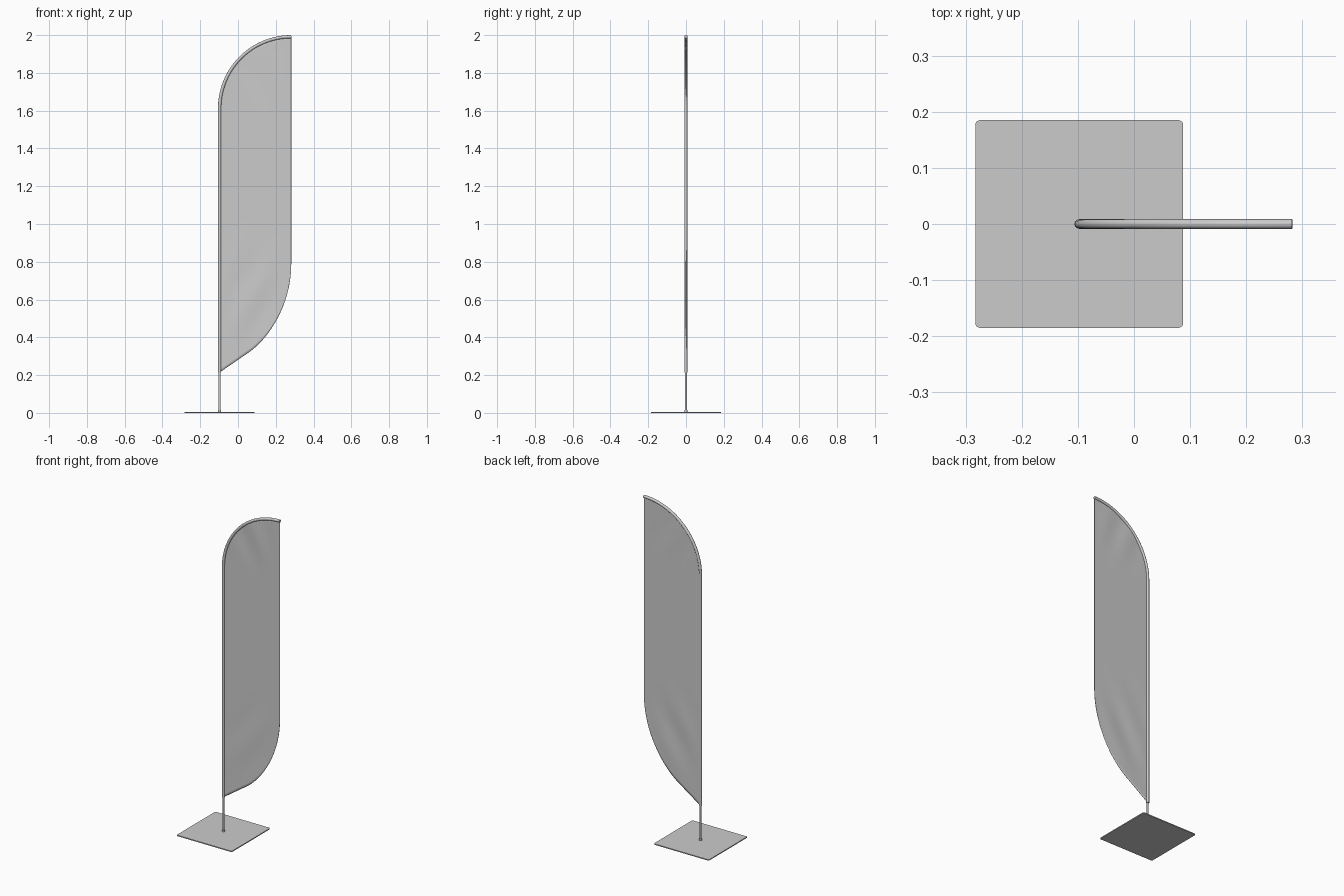
import bpy, bmesh, math
from mathutils import Vector

if "Cube" in bpy.data.objects:
    bpy.data.objects.remove(bpy.data.objects["Cube"])

POLE_X, EDGE_X, ARC_Z, R = -0.0975, 0.282, 1.612, 0.3795
HEM_Z = 0.214


def finish(name, bm, smooth=True):
    mesh = bpy.data.meshes.new(name)
    bmesh.ops.recalc_face_normals(bm, faces=bm.faces)
    bm.to_mesh(mesh)
    bm.free()
    ob = bpy.data.objects.new(name, mesh)
    bpy.context.collection.objects.link(ob)
    if smooth:
        for p in mesh.polygons:
            p.use_smooth = True
        mesh.set_sharp_from_angle(angle=math.radians(35))
    return ob


def tube(name, path, radius, sides=20):
    """Capped round tube along an (x, z) path lying in the y = 0 plane."""
    bm = bmesh.new()
    rings = []
    for i, (x, z) in enumerate(path):
        a, b = path[max(i - 1, 0)], path[min(i + 1, len(path) - 1)]
        t = Vector((b[0] - a[0], b[1] - a[1])).normalized()
        ring = []
        for k in range(sides):
            ang = 2 * math.pi * k / sides
            c, s = radius * math.cos(ang), radius * math.sin(ang)
            ring.append(bm.verts.new((x + t.y * c, s, z - t.x * c)))
        rings.append(ring)
    for r0, r1 in zip(rings, rings[1:]):
        for k in range(sides):
            j = (k + 1) % sides
            bm.faces.new((r0[k], r0[j], r1[j], r1[k]))
    bm.faces.new(rings[0])
    bm.faces.new(rings[-1])
    return finish(name, bm)


def bent_path(z0, end=90, steps=40):
    """Straight mast that bends over in a quarter circle."""
    arc = [math.radians(end) * i / steps for i in range(steps + 1)]
    return [(POLE_X, z0)] + [(EDGE_X - R * math.cos(a), ARC_Z + R * math.sin(a)) for a in arc]


# base plate with rounded corners
W, H, CR = 0.185, 0.006, 0.008
bm = bmesh.new()
outline = []
for q, (sx, sy) in enumerate(((1, 1), (-1, 1), (-1, -1), (1, -1))):
    for i in range(6):
        a = math.pi / 2 * (q + i / 5)
        outline.append(bm.verts.new((POLE_X + sx * (W - CR) + CR * math.cos(a),
                                     sy * (W - CR) + CR * math.sin(a), 0)))
face = bm.faces.new(outline)
ext = bmesh.ops.extrude_face_region(bm, geom=[face])
bmesh.ops.translate(bm, vec=(0, 0, H),
                    verts=[v for v in ext["geom"] if isinstance(v, bmesh.types.BMVert)])
finish("base_plate", bm)

# socket, pole and fabric sleeve
tube("base_socket", [(POLE_X, 0.003), (POLE_X, 0.016)], 0.0075)
tube("pole", bent_path(0.004, 89.5), 0.0055)
tube("pole_sleeve", bent_path(HEM_Z), 0.0085)

# lower hem: short straight run, then a sweeping curve into the free edge
ctrl = [Vector(p) for p in ((0.045, 0.312), (0.16, 0.385), (EDGE_X, 0.57), (EDGE_X, 0.79))]
hem = [Vector((POLE_X, HEM_Z))]
for i in range(61):
    t = i / 60
    hem.append(ctrl[0] * (1 - t) ** 3 + ctrl[1] * 3 * t * (1 - t) ** 2
               + ctrl[2] * 3 * t * t * (1 - t) + ctrl[3] * t ** 3)


def hem_z(x):
    for a, b in zip(hem, hem[1:]):
        if x <= b.x and b.x > a.x:
            return a.y + (b.y - a.y) * (x - a.x) / (b.x - a.x)
    return hem[-1].y


def ripple(x, z):
    """Soft diagonal creases near the top corner and the lower hem."""
    u = (x - POLE_X) / R
    top = math.exp(-((z - 1.85) / 0.15) ** 2) * math.sin(30 * x + 14 * z)
    low = math.exp(-((z - 0.6) / 0.22) ** 2) * math.sin(26 * x - 16 * z)
    return 0.0025 * math.sin(math.pi * min(u * 1.1, 1)) * (top + low)


# flag cloth
NX, NZ = 48, 90
bm = bmesh.new()
grid = []
for i in range(NX + 1):
    x = POLE_X + R * (1 - math.cos(math.pi * i / NX)) / 2
    lo = hem_z(x)
    hi = ARC_Z + math.sqrt(max(R * R - (EDGE_X - x) ** 2, 0))
    column = []
    for j in range(NZ + 1):
        z = lo + (hi - lo) * j / NZ
        column.append(bm.verts.new((x, ripple(x, z), z)))
    grid.append(column)
for c0, c1 in zip(grid, grid[1:]):
    for j in range(NZ):
        bm.faces.new((c0[j], c1[j], c1[j + 1], c0[j + 1]))
cloth = finish("flag_cloth", bm)
mod = cloth.modifiers.new("thickness", "SOLIDIFY")
mod.thickness = 0.0015
mod.offset = 0
